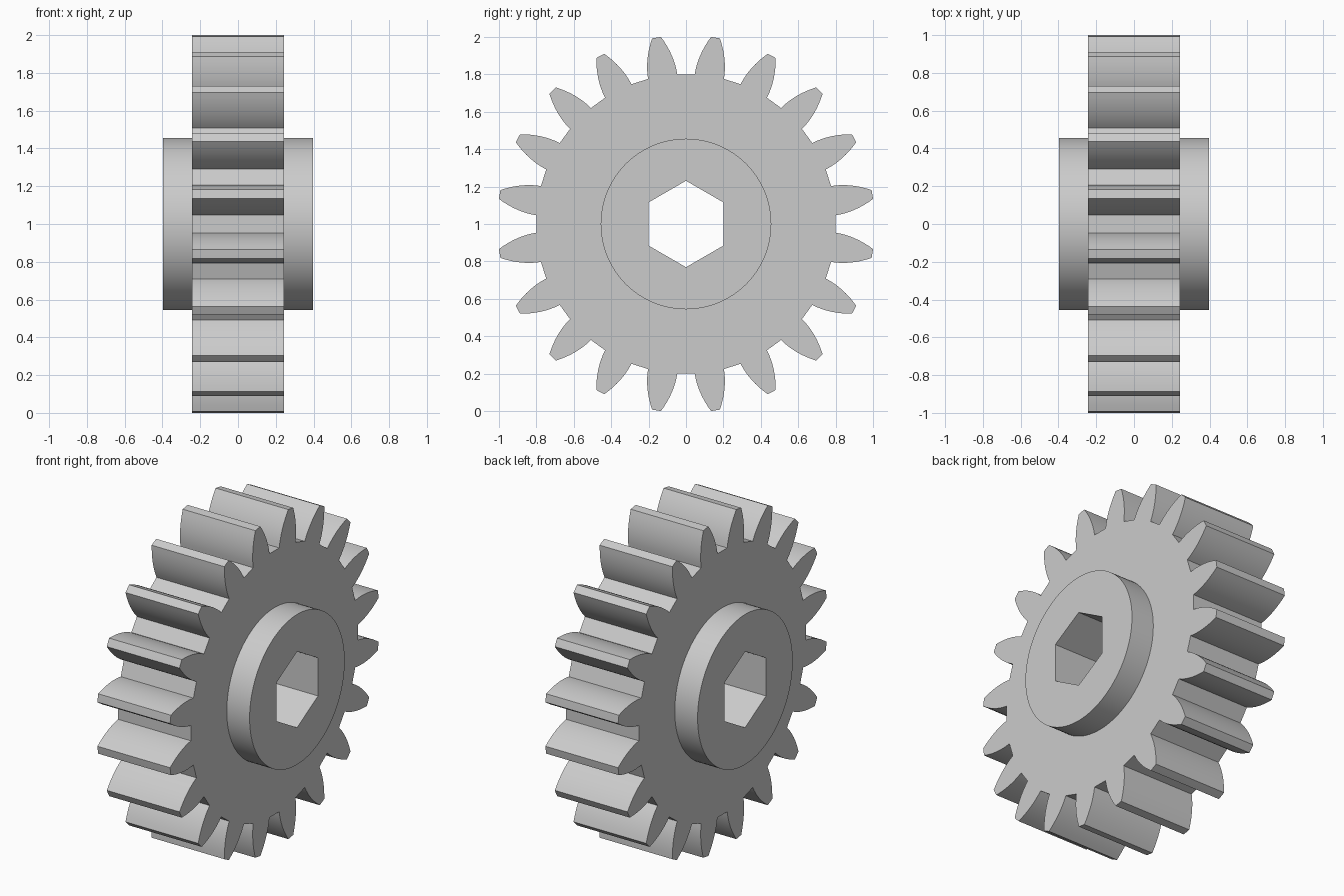
import bpy, bmesh
from math import sin, cos, pi, atan2, hypot

cube = bpy.data.objects.get("Cube")
if cube:
    bpy.data.objects.remove(cube, do_unlink=True)

TEETH = 20
ROOT_U, TIP_U, TIP_R = 0.798, 1.0085, 1.0088   # tooth start, tooth end, tip radius
GEAR_HALF, HUB_HALF = 0.244, 0.397             # half widths along the axle
HUB_R, BORE_R = 0.456, 0.231
FLANK_STEPS = 8


def ring(radius, count, start=0.0):
    """Regular polygon in the (y, z) plane."""
    return [(radius * cos(start + 2 * pi * i / count),
             radius * sin(start + 2 * pi * i / count)) for i in range(count)]


def gear_outline():
    """Toothed outline: curved flanks, narrow tips, flat valleys."""
    flank = []
    for i in range(FLANK_STEPS + 1):
        t = (TIP_U - ROOT_U) * i / FLANK_STEPS
        flank.append((ROOT_U + t, 0.0792 - 1.24 * t * t))
    tooth = [(u, -w) for u, w in flank] + [(TIP_R, 0)] + flank[::-1]
    points = []
    for k in range(TEETH):
        centre = 2 * pi * (k + 0.5) / TEETH
        for u, w in tooth:
            r, a = hypot(u, w), centre + atan2(w, u)
            points.append((r * cos(a), r * sin(a)))
    return points


def add_loop(bm, points, x):
    verts = [bm.verts.new((x, y, z + 1)) for y, z in points]
    return [bm.edges.new((verts[i - 1], verts[i])) for i in range(len(verts))]


def add_cap(bm, outer, inner, x):
    """Flat face between two outlines."""
    edges = add_loop(bm, outer, x) + add_loop(bm, inner, x)
    bmesh.ops.triangle_fill(bm, edges=edges, use_beauty=True, normal=(1, 0, 0))


def add_wall(bm, points, x0, x1):
    """Band sweeping an outline along the axle."""
    a = [bm.verts.new((x0, y, z + 1)) for y, z in points]
    b = [bm.verts.new((x1, y, z + 1)) for y, z in points]
    for i in range(len(points)):
        bm.faces.new((a[i - 1], a[i], b[i], b[i - 1]))


teeth = gear_outline()
hub = ring(HUB_R, 96)
bore = ring(BORE_R, 6, pi / 2)

# Gear disc with a raised hub on each side and a hexagonal bore
bm = bmesh.new()
add_wall(bm, teeth, -GEAR_HALF, GEAR_HALF)
add_wall(bm, bore, -HUB_HALF, HUB_HALF)
for side in (-1, 1):
    add_cap(bm, teeth, hub, side * GEAR_HALF)
    add_wall(bm, hub, side * GEAR_HALF, side * HUB_HALF)
    add_cap(bm, hub, bore, side * HUB_HALF)
bmesh.ops.remove_doubles(bm, verts=bm.verts, dist=0.0001)
bmesh.ops.recalc_face_normals(bm, faces=bm.faces)

mesh = bpy.data.meshes.new("spur_gear")
bm.to_mesh(mesh)
bm.free()
gear = bpy.data.objects.new("spur_gear", mesh)
bpy.context.collection.objects.link(gear)

# Plain grey finish
grey = bpy.data.materials.new("plain_grey")
grey.use_nodes = True
colour = (0.6, 0.6, 0.6, 1)
grey.diffuse_color = colour
grey.node_tree.nodes["Principled BSDF"].inputs["Base Color"].default_value = colour
mesh.materials.append(grey)

bpy.ops.object.select_all(action='DESELECT')
gear.select_set(True)
bpy.context.view_layer.objects.active = gear
bpy.ops.object.shade_smooth_by_angle(angle=pi / 7)
